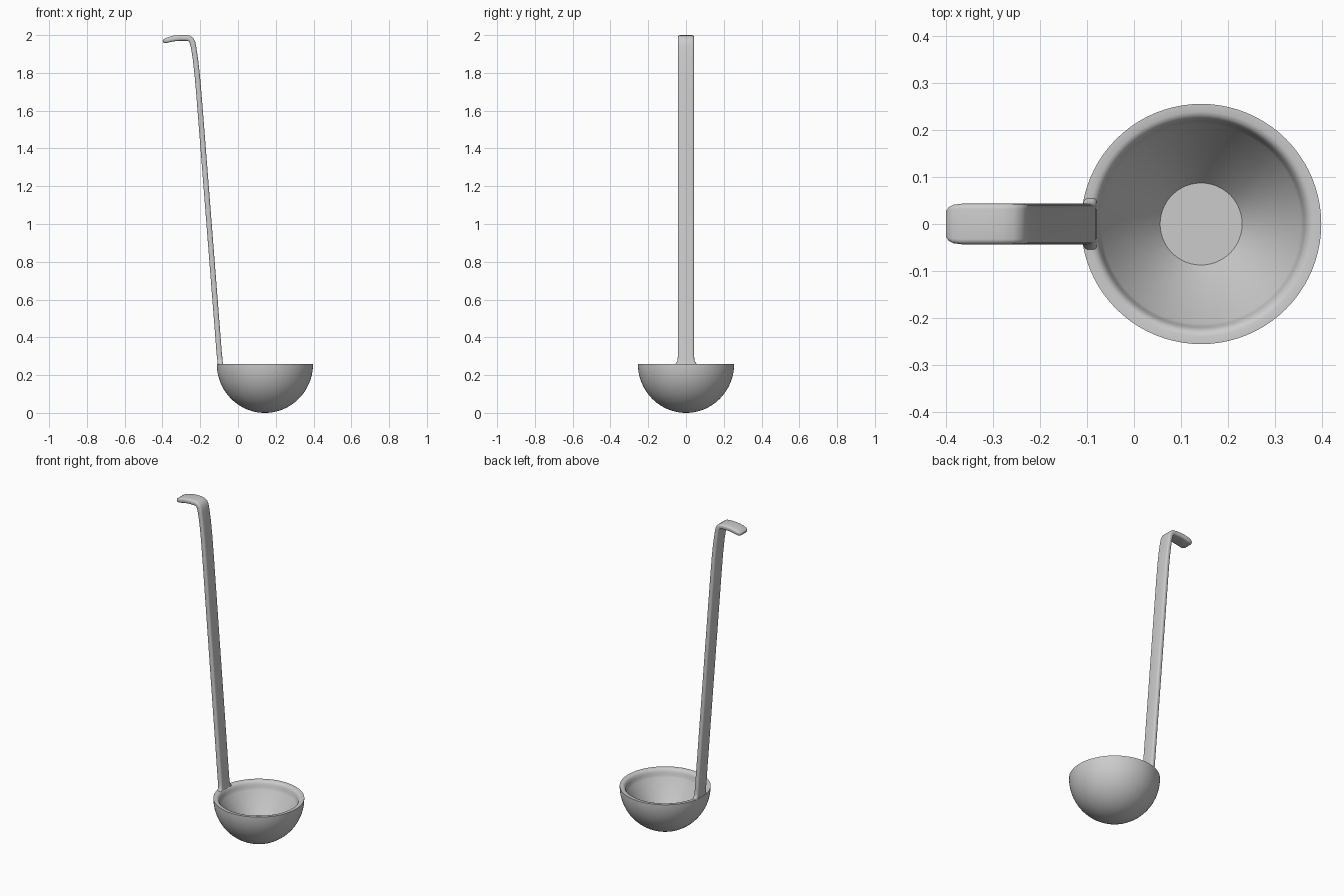
import bpy, bmesh, math
from mathutils import Vector

if "Cube" in bpy.data.objects:
    bpy.data.objects.remove(bpy.data.objects["Cube"])

steel = bpy.data.materials.new("brushed grey")
steel.diffuse_color = (0.6, 0.6, 0.6, 1)
steel.use_nodes = True
steel.node_tree.nodes["Principled BSDF"].inputs["Base Color"].default_value = steel.diffuse_color


def finish(name, bm, angle):
    bmesh.ops.recalc_face_normals(bm, faces=bm.faces)
    mesh = bpy.data.meshes.new(name)
    bm.to_mesh(mesh)
    bm.free()
    mesh.materials.append(steel)
    ob = bpy.data.objects.new(name, mesh)
    bpy.context.collection.objects.link(ob)
    bpy.ops.object.select_all(action='DESELECT')
    ob.select_set(True)
    bpy.context.view_layer.objects.active = ob
    bpy.ops.object.shade_smooth_by_angle(angle=math.radians(angle))
    return ob


# Bowl: round outside, rolled rim, conical inside with a flat floor
R, RIM_Z = 0.255, 0.26
profile = [(R * math.sin(a), RIM_Z - RIM_Z * math.cos(a))
           for a in (math.pi / 2 * i / 20 for i in range(21))]
profile += [(0.238, 0.26), (0.230, 0.257), (0.224, 0.250), (0.220, 0.238),
            (0.217, 0.225), (0.212, 0.21), (0.087, 0.05), (0.0, 0.05)]
bm = bmesh.new()
verts = [bm.verts.new((r, 0, z)) for r, z in profile]
edges = [bm.edges.new(pair) for pair in zip(verts, verts[1:])]
bmesh.ops.spin(bm, geom=verts + edges, cent=(0, 0, 0), axis=(0, 0, 1),
               angle=math.tau, steps=80, use_duplicate=False)
bmesh.ops.remove_doubles(bm, verts=bm.verts, dist=0.0005)
bowl = finish("bowl", bm, 35)
bowl.location.x = 0.1425

# Handle: rounded strip swept along a path of (x, z, half width, half thickness)
path = [(-0.093, 0.257, 0.056, 0.014), (-0.094, 0.263, 0.053, 0.014),
        (-0.095, 0.272, 0.047, 0.014), (-0.096, 0.285, 0.044, 0.014),
        (-0.099, 0.31, 0.043, 0.014), (-0.204, 1.65, 0.043, 0.014),
        (-0.215, 1.78, 0.043, 0.014), (-0.225, 1.87, 0.043, 0.014),
        (-0.235, 1.935, 0.043, 0.014), (-0.241, 1.961, 0.043, 0.015),
        (-0.248, 1.975, 0.043, 0.015), (-0.260, 1.983, 0.043, 0.015),
        (-0.280, 1.985, 0.043, 0.015), (-0.310, 1.985, 0.043, 0.015),
        (-0.340, 1.982, 0.043, 0.015), (-0.365, 1.976, 0.043, 0.014),
        (-0.382, 1.971, 0.041, 0.013), (-0.392, 1.968, 0.036, 0.010),
        (-0.3975, 1.966, 0.028, 0.005)]


def section(w, t):
    """Rounded rectangle, half width w and half thickness t."""
    c = t * 0.75
    return [(sx * (w - c) + c * math.cos(a), sz * (t - c) + c * math.sin(a))
            for k, (sx, sz) in enumerate([(1, 1), (-1, 1), (-1, -1), (1, -1)])
            for a in (math.pi / 2 * (k + j / 4) for j in range(5))]


bm = bmesh.new()
rings = []
for i, (x, z, w, t) in enumerate(path):
    before, after = path[max(i - 1, 0)], path[min(i + 1, len(path) - 1)]
    d_in = Vector((x - before[0], z - before[1]))
    d_out = Vector((after[0] - x, after[1] - z))
    tangent = sum((d.normalized() for d in (d_in, d_out) if d.length), Vector((0, 0)))
    tangent.normalize()
    nx, nz = (1, 0) if i == 0 else (tangent.y, -tangent.x)
    rings.append([bm.verts.new((x + nx * v, u, z + nz * v)) for u, v in section(w, t)])
n = len(rings[0])
for a, b in zip(rings, rings[1:]):
    for j in range(n):
        bm.faces.new((a[j], a[(j + 1) % n], b[(j + 1) % n], b[j]))
bm.faces.new(rings[0])
bm.faces.new(rings[-1])
finish("handle", bm, 45)
